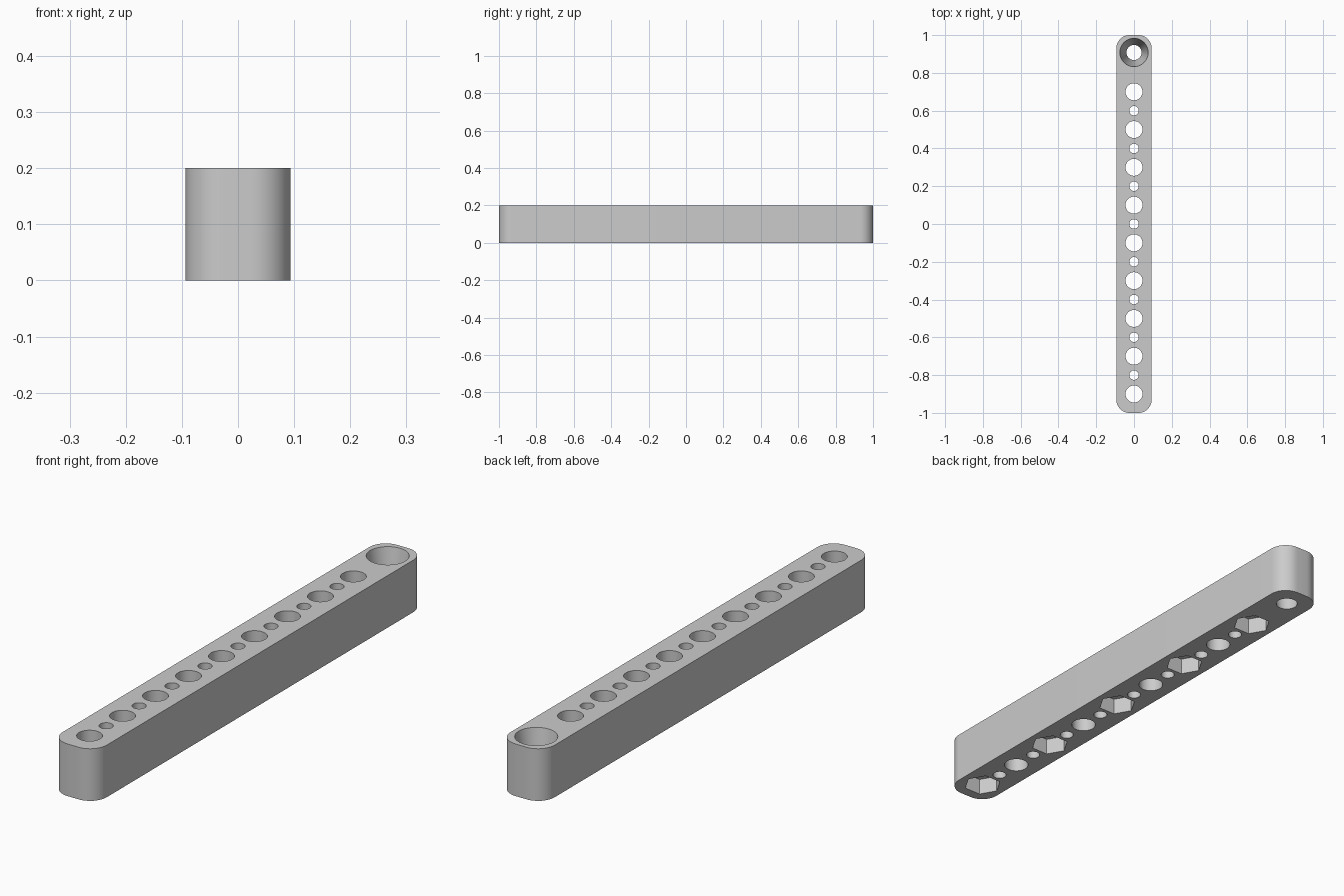
import bpy, bmesh
from math import radians, pi, cos, sin
from mathutils import Matrix, Vector

cube = bpy.data.objects.get("Cube")
if cube:
    bpy.data.objects.remove(cube, do_unlink=True)

WIDTH, LENGTH, HEIGHT, CORNER = 0.187, 2.0, 0.2, 0.07
PITCH = 0.2
OVER = 0.02  # how far cutters stick out of the bar

grey = bpy.data.materials.new("plain_grey")
grey.use_nodes = True
grey.diffuse_color = (0.6, 0.6, 0.6, 1)
grey.node_tree.nodes["Principled BSDF"].inputs["Base Color"].default_value = grey.diffuse_color


def make_object(name, bm):
    mesh = bpy.data.meshes.new(name)
    bm.to_mesh(mesh)
    bm.free()
    mesh.materials.append(grey)
    obj = bpy.data.objects.new(name, mesh)
    bpy.context.collection.objects.link(obj)
    return obj


def add_prism(bm, y, z0, z1, r0, r1, sides, turn=0.0):
    """Upright cylinder, cone or prism from z0 to z1, centred on x = 0."""
    place = Matrix.Translation((0, y, (z0 + z1) / 2)) @ Matrix.Rotation(turn, 4, "Z")
    bmesh.ops.create_cone(bm, cap_ends=True, segments=sides, radius1=r0, radius2=r1,
                          depth=z1 - z0, matrix=place)


# Bar: rounded rectangle pulled upwards
bm = bmesh.new()
outline = []
steps = 12
for quarter, (sx, sy) in enumerate([(1, 1), (-1, 1), (-1, -1), (1, -1)]):
    for i in range(steps + 1):
        a = (quarter + i / steps) * pi / 2
        outline.append(bm.verts.new((sx * (WIDTH / 2 - CORNER) + CORNER * cos(a),
                                     sy * (LENGTH / 2 - CORNER) + CORNER * sin(a), 0)))
base = bm.faces.new(outline)
top = bmesh.ops.extrude_face_region(bm, geom=[base])
bmesh.ops.translate(bm, vec=Vector((0, 0, HEIGHT)),
                    verts=[g for g in top["geom"] if isinstance(g, bmesh.types.BMVert)])
bmesh.ops.recalc_face_normals(bm, faces=bm.faces)
bar = make_object("perforated_bar", bm)

# Through holes: large ones, small ones between, and a tapered one at the back
bm = bmesh.new()
for i in range(9):
    y = -0.9 + i * PITCH
    add_prism(bm, y, -OVER, HEIGHT + OVER, 0.045, 0.045, 48)
    if i < 8:
        add_prism(bm, y + PITCH / 2, -OVER, HEIGHT + OVER, 0.025, 0.025, 32)
wide, narrow = 0.075, 0.04
flare = (wide - narrow) * OVER / HEIGHT
add_prism(bm, 0.908, -OVER, HEIGHT + OVER, narrow - flare, wide + flare, 48)
holes = make_object("hole_cutter", bm)

# Hexagonal nut pockets under every second large hole
bm = bmesh.new()
for i in range(5):
    add_prism(bm, -0.9 + i * 2 * PITCH, -OVER, 0.064, 0.07, 0.07, 6, radians(90))
pockets = make_object("pocket_cutter", bm)

# Cut everything out of the bar
bpy.ops.object.select_all(action="DESELECT")
bar.select_set(True)
bpy.context.view_layer.objects.active = bar
for cutter in (holes, pockets):
    cutter.hide_render = True
    cut = bar.modifiers.new(cutter.name, "BOOLEAN")
    cut.operation = "DIFFERENCE"
    cut.solver = "EXACT"
    cut.object = cutter
    bpy.ops.object.modifier_apply(modifier=cut.name)
    bpy.data.objects.remove(cutter, do_unlink=True)

bpy.ops.object.shade_smooth_by_angle(angle=radians(30))
